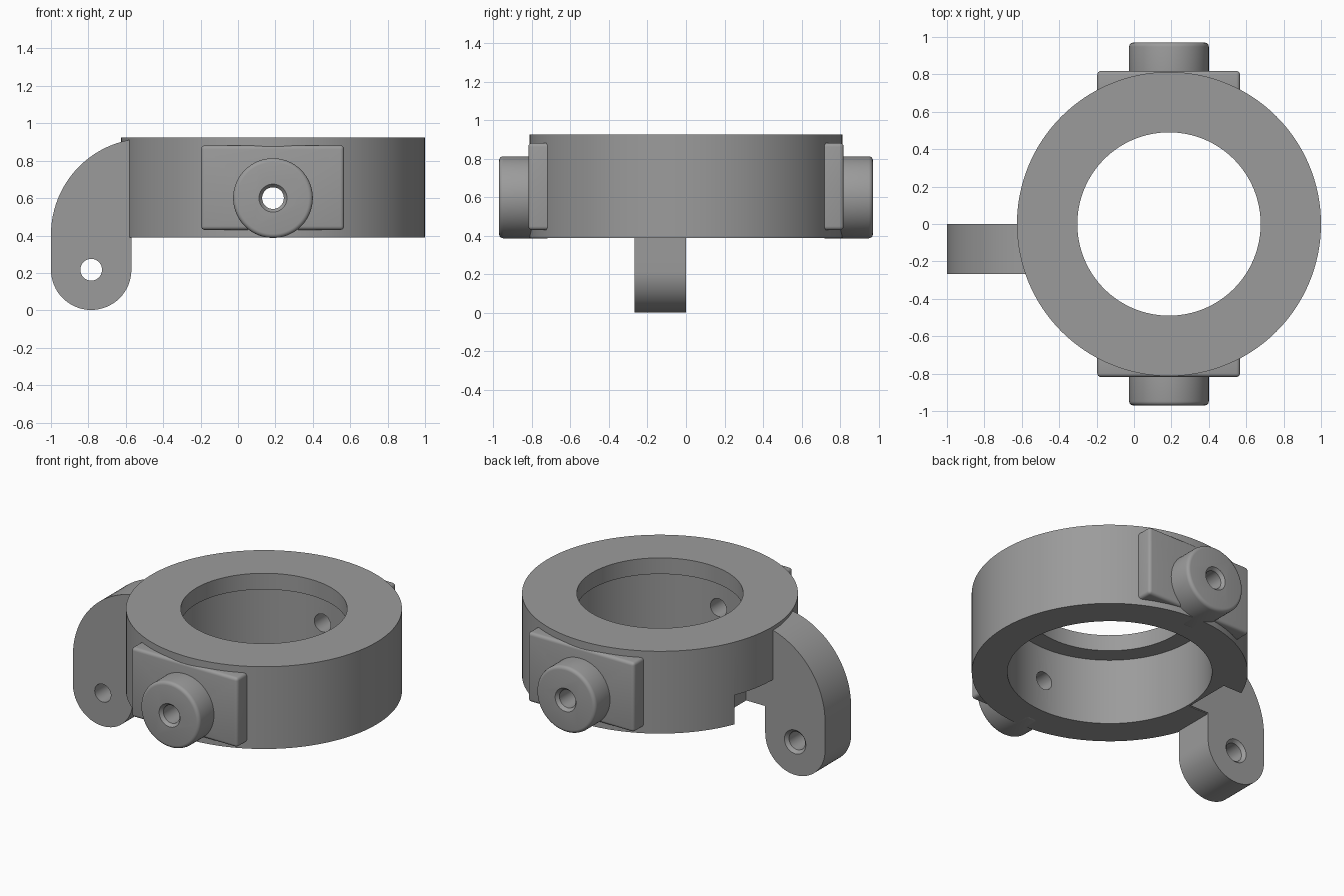
import bpy, bmesh, math
from mathutils import Matrix, Vector

if "Cube" in bpy.data.objects:
    bpy.data.objects.remove(bpy.data.objects["Cube"])

CX = 0.187          # ring axis
HOLE_Z = 0.60       # height of the side bosses

gray = bpy.data.materials.new("plain_gray")
gray.diffuse_color = (0.33, 0.33, 0.33, 1)
gray.use_nodes = True
gray.node_tree.nodes["Principled BSDF"].inputs["Base Color"].default_value = gray.diffuse_color


def to_object(name, bm):
    bmesh.ops.recalc_face_normals(bm, faces=bm.faces)
    mesh = bpy.data.meshes.new(name)
    bm.to_mesh(mesh)
    bm.free()
    mesh.materials.append(gray)
    ob = bpy.data.objects.new(name, mesh)
    bpy.context.collection.objects.link(ob)
    return ob


def lathe(name, profile, place, closed=False, n=96):
    """Turn (radius, height) points around local z; cap the ends unless closed."""
    bm = bmesh.new()
    loops = [[bm.verts.new((r * math.cos(2 * math.pi * i / n),
                            r * math.sin(2 * math.pi * i / n), h))
              for i in range(n)] for r, h in profile]
    pairs = list(zip(loops, loops[1:]))
    if closed:
        pairs.append((loops[-1], loops[0]))
    else:
        bm.faces.new(loops[0])
        bm.faces.new(loops[-1])
    for a, b in pairs:
        for i in range(n):
            j = (i + 1) % n
            bm.faces.new((a[i], a[j], b[j], b[i]))
    bm.transform(place)
    return to_object(name, bm)


def box(name, lo, hi):
    bm = bmesh.new()
    bmesh.ops.create_cube(bm, size=1)
    lo, hi = Vector(lo), Vector(hi)
    for v in bm.verts:
        v.co = (lo + hi) / 2 + v.co * (hi - lo)
    return to_object(name, bm)


def apply(ob, mod):
    bpy.context.view_layer.objects.active = ob
    bpy.ops.object.modifier_apply(modifier=mod.name)


def cut(ob, cutter):
    m = ob.modifiers.new("cut", 'BOOLEAN')
    m.operation, m.object, m.solver = 'DIFFERENCE', cutter, 'EXACT'
    apply(ob, m)


def bevel(ob, width):
    m = ob.modifiers.new("round", 'BEVEL')
    m.width, m.segments = width, 4
    m.limit_method, m.angle_limit = 'ANGLE', math.radians(40)
    apply(ob, m)


def along_y(x, z, sign=-1):
    """Place local z along sign * y through (x, z)."""
    return Matrix.Translation((x, 0, z)) @ Matrix.Rotation(-sign * math.pi / 2, 4, 'X')


parts = []

# Ring with a narrower lip at the top
ring = lathe("ring", [(0.813, 0.39), (0.813, 0.925), (0.49, 0.925), (0.49, 0.82),
                      (0.603, 0.82), (0.603, 0.39)],
             Matrix.Translation((CX, 0, 0)), closed=True, n=128)
parts.append(ring)

# Pocket under the ring beside the arm
pocket = box("pocket_cutter", (-0.8, -0.005, 0.2), (-0.43, 0.31, 0.58))
cut(ring, pocket)

# Cross hole through both bosses, widened at the mouths
cross_hole = lathe("cross_hole_cutter",
                   [(0.09, -0.985), (0.075, -0.97), (0.058, -0.95),
                    (0.058, 0.95), (0.075, 0.97), (0.09, 0.985)],
                   along_y(CX, HOLE_Z), n=48)
cut(ring, cross_hole)

# Pads and round bosses on the front and back
for side, s in (("front", -1), ("back", 1)):
    y0, y1 = sorted((s * 0.66, s * 0.818))
    pad = box(side + "_pad", (-0.197, y0, 0.43), (0.567, y1, 0.882))
    bevel(pad, 0.02)
    boss = lathe(side + "_boss", [(0.213, 0.70), (0.213, 0.97)], along_y(CX, HOLE_Z, s))
    bevel(boss, 0.022)
    for ob in (pad, boss):
        cut(ob, cross_hole)
        parts.append(ob)

# Hinge arm: rounded foot, straight sides, large arc up to the ring
outline = [(-0.43, 0.395), (-0.57, 0.395)]
for i in range(33):
    a = -math.pi * i / 32
    outline.append((-0.785 + 0.215 * math.cos(a), 0.217 + 0.215 * math.sin(a)))
for i in range(25):
    a = math.pi - math.pi / 2 * i / 24
    outline.append((-0.485 + 0.515 * math.cos(a), 0.405 + 0.515 * math.sin(a)))
outline.append((-0.43, 0.92))
bm = bmesh.new()
face = bm.faces.new([bm.verts.new((x, 0, z)) for x, z in outline])
out = bmesh.ops.extrude_face_region(bm, geom=[face])
for v in out["geom"]:
    if isinstance(v, bmesh.types.BMVert):
        v.co.y = -0.268
arm = to_object("hinge_arm", bm)
pin_hole = lathe("pin_hole_cutter", [(0.058, -0.1), (0.058, 0.248 - 0.268),
                                     (0.077, 0.0), (0.077, 0.1)],
                 along_y(-0.785, 0.217, 1), n=48)
for v in pin_hole.data.vertices:      # lengthen the plain end past the front face
    if v.co.y < -0.05:
        v.co.y = -0.4
cut(arm, pin_hole)
parts.append(arm)

# Helpers are no longer needed once the cuts are applied
for cutter in (pocket, cross_hole, pin_hole):
    bpy.data.objects.remove(cutter)

# Smooth round walls, crisp corners
bpy.ops.object.select_all(action='DESELECT')
for ob in parts:
    ob.select_set(True)
bpy.context.view_layer.objects.active = ring
bpy.ops.object.shade_smooth_by_angle(angle=math.radians(30))
